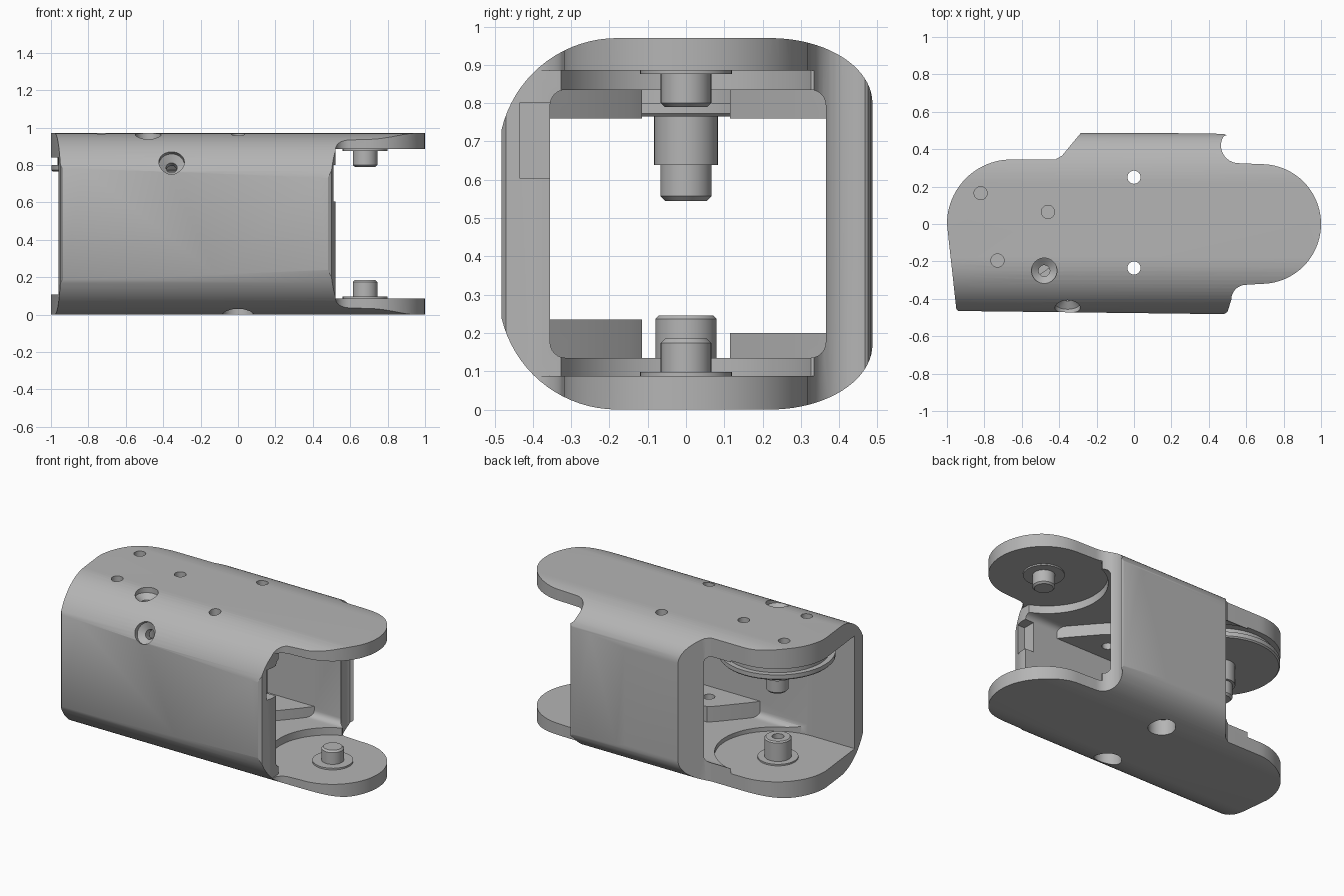
import bpy, bmesh
from math import cos, sin, radians
from mathutils import Vector, Matrix

if "Cube" in bpy.data.objects:
    bpy.data.objects.remove(bpy.data.objects["Cube"], do_unlink=True)

metal = bpy.data.materials.new("satin grey metal")
metal.use_nodes = True
metal.diffuse_color = (0.46, 0.46, 0.46, 1)
metal.node_tree.nodes["Principled BSDF"].inputs["Base Color"].default_value = (0.46, 0.46, 0.46, 1)


def arc(cx, cy, rx, ry, a0, a1, n=12):
    angles = [radians(a0 + (a1 - a0) * i / n) for i in range(n + 1)]
    return [(cx + rx * cos(a), cy + ry * sin(a)) for a in angles]


def make(name, bm):
    bmesh.ops.remove_doubles(bm, verts=bm.verts, dist=1e-5)
    bmesh.ops.recalc_face_normals(bm, faces=bm.faces)
    mesh = bpy.data.meshes.new(name)
    bm.to_mesh(mesh)
    bm.free()
    mesh.materials.append(metal)
    obj = bpy.data.objects.new(name, mesh)
    bpy.context.collection.objects.link(obj)
    return obj


def prism(name, pts, axis, lo, hi):
    """Extrude a flat outline along x (outline in yz) or z (outline in xy)."""
    def place(p, d):
        return (d, *p) if axis == "x" else (*p, d)
    bm = bmesh.new()
    face = bm.faces.new([bm.verts.new(place(p, lo)) for p in pts])
    new = bmesh.ops.extrude_face_region(bm, geom=[face])["geom"]
    move = Vector(place((0, 0), hi - lo))
    bmesh.ops.translate(bm, vec=move, verts=[v for v in new if isinstance(v, bmesh.types.BMVert)])
    return make(name, bm)


def lathe(name, x, y, profile, z=0, direction=(0, 0, 1)):
    """Revolve (radius, height) pairs around an axis."""
    bm = bmesh.new()
    verts = [bm.verts.new((r, 0, h)) for r, h in profile]
    edges = [bm.edges.new(pair) for pair in zip(verts, verts[1:])]
    bmesh.ops.spin(bm, geom=verts + edges, cent=(0, 0, 0), axis=(0, 0, 1),
                   angle=radians(360), steps=48, use_duplicate=False)
    turn = Vector((0, 0, 1)).rotation_difference(Vector(direction)).to_matrix().to_4x4()
    bm.transform(Matrix.Translation((x, y, z)) @ turn)
    return make(name, bm)


def rod(x, y, r, lo, hi):
    return lathe("cutter", x, y, [(0, lo), (r, lo), (r, hi), (0, hi)])


def combine(obj, tool, operation="DIFFERENCE"):
    tool.hide_render = True
    mod = obj.modifiers.new("cut", "BOOLEAN")
    mod.operation, mod.solver, mod.object = operation, "EXACT", tool
    graph = bpy.context.evaluated_depsgraph_get()
    mesh = bpy.data.meshes.new_from_object(obj.evaluated_get(graph))
    obj.modifiers.clear()
    obj.data = mesh
    bpy.data.objects.remove(tool, do_unlink=True)


# Rounded tube section, trimmed by the plan outline
section = (arc(-0.18, 0.31, 0.31, 0.31, 180, 270, 20) + arc(0.22, 0.17, 0.267, 0.17, 270, 360, 20)
           + arc(0.22, 0.80, 0.267, 0.17, 0, 90, 20) + arc(-0.18, 0.66, 0.31, 0.31, 90, 180, 20))
housing = prism("housing", section, "x", -1.1, 1.1)
plan = ([(-0.95, -0.455), (-0.94, -0.465), (0.48, -0.482), (0.5, -0.47)]
        + arc(0.6, -0.405, 0.08, 0.08, 180, 90) + arc(0.68, 0, 0.32, 0.32, -90, 90, 40)
        + arc(0.56, 0.42, 0.095, 0.095, 270, 150) + [(0.495, 0.475), (0.48, 0.482), (-0.28, 0.492)]
        + [(-0.385, 0.365), (-0.42, 0.345)] + arc(-0.655, 0, 0.345, 0.345, 90, 180, 24))
combine(housing, prism("plan", plan, "z", -0.2, 1.2), "INTERSECT")

# Bore with small corner radii
f = 0.04
bore = (arc(-0.315, 0.175, f, f, 180, 270, 6) + arc(0.325, 0.175, f, f, 270, 360, 6)
        + arc(0.325, 0.795, f, f, 0, 90, 6) + arc(-0.315, 0.795, f, f, 90, 180, 6))
combine(housing, prism("bore", bore, "x", -1.3, 1.3))

# Clearance pockets that thin the ears at both ends
right_pocket = [(1.2, -0.6), (1.2, 0.6), (0.53, 0.6)] + arc(0.68, 0, 0.38, 0.36, 115, 245, 30) + [(0.53, -0.6)]
left_pocket = [(-1.2, -0.357), (-1.2, 0.36)] + arc(-0.66, 0, 0.38, 0.357, 90, -90, 30)
combine(housing, prism("right_pocket", right_pocket, "z", 0.087, 0.885))
combine(housing, prism("left_pocket", left_pocket, "z", 0.108, 0.84))

# Notch in the end of the front wall
combine(housing, prism("notch", [(-0.435, 0.605), (-0.3, 0.605), (-0.3, 0.8), (-0.435, 0.8)], "x", 0.46, 0.6))

# Tapered screw pads on floor and ceiling, beside both walls
for side, wall, top in ((1, 0.4, 0.2), (-1, 0.4, 0.235)):
    pad = [(-0.32, wall), (0.32, wall), (0.24, 0.3), (0.11, 0.15), (0.07, 0.115),
           (-0.07, 0.115), (-0.11, 0.15), (-0.24, 0.3)]
    pad = [(x, side * y) for x, y in pad]
    for lo, hi in ((0.1, top), (0.76, 0.87)):
        combine(housing, prism("pad", pad, "z", lo, hi), "UNION")

# Through screw holes with counterbores underneath
for y in (0.25, -0.235):
    combine(housing, rod(0, y, 0.035, -0.2, 1.2))
    combine(housing, rod(0, y, 0.08, -0.2, 0.1))

# Blind holes and countersinks in the top and the front corner
for x, y in ((-0.82, 0.165), (-0.46, 0.065), (-0.73, -0.195)):
    combine(housing, rod(x, y, 0.035, 0.9, 1.2))
sink = [(0, -0.25), (0.03, -0.25), (0.03, -0.06), (0.068, -0.03), (0.068, 0.1), (0, 0.1)]
combine(housing, lathe("top_sink", -0.48, -0.25, sink, 0.965))
combine(housing, lathe("corner_sink", -0.355, -0.448, sink, 0.815, (0, -0.866, 0.5)))

# Hinge pins and washers
parts = [housing]
parts.append(lathe("right_lower_pin", 0.68, 0, [
    (0, 0.185), (0.055, 0.185), (0.066, 0.174), (0.066, 0.098), (0.12, 0.098), (0.12, 0.08), (0, 0.08)]))
parts.append(lathe("right_upper_pin", 0.68, 0, [
    (0, 0.79), (0.055, 0.79), (0.066, 0.8), (0.066, 0.876), (0.12, 0.876), (0.12, 0.89), (0, 0.89)]))
parts.append(lathe("left_lower_pin", -0.66, 0, [
    (0, 0.17), (0.035, 0.17), (0.035, 0.245), (0.072, 0.245), (0.08, 0.237),
    (0.08, 0.118), (0.12, 0.118), (0.12, 0.1), (0, 0.1)]))
parts.append(lathe("left_upper_disc_and_pin", -0.655, 0, [
    (0, 0.545), (0.055, 0.545), (0.067, 0.557), (0.067, 0.638), (0.083, 0.638), (0.083, 0.765),
    (0.335, 0.765), (0.343, 0.773), (0.343, 0.8), (0.31, 0.8), (0.31, 0.85), (0, 0.85)]))

# Smooth curved walls, keep machined edges sharp
bpy.ops.object.select_all(action="DESELECT")
for obj in parts:
    obj.select_set(True)
bpy.context.view_layer.objects.active = housing
bpy.ops.object.shade_smooth_by_angle(angle=radians(28))
